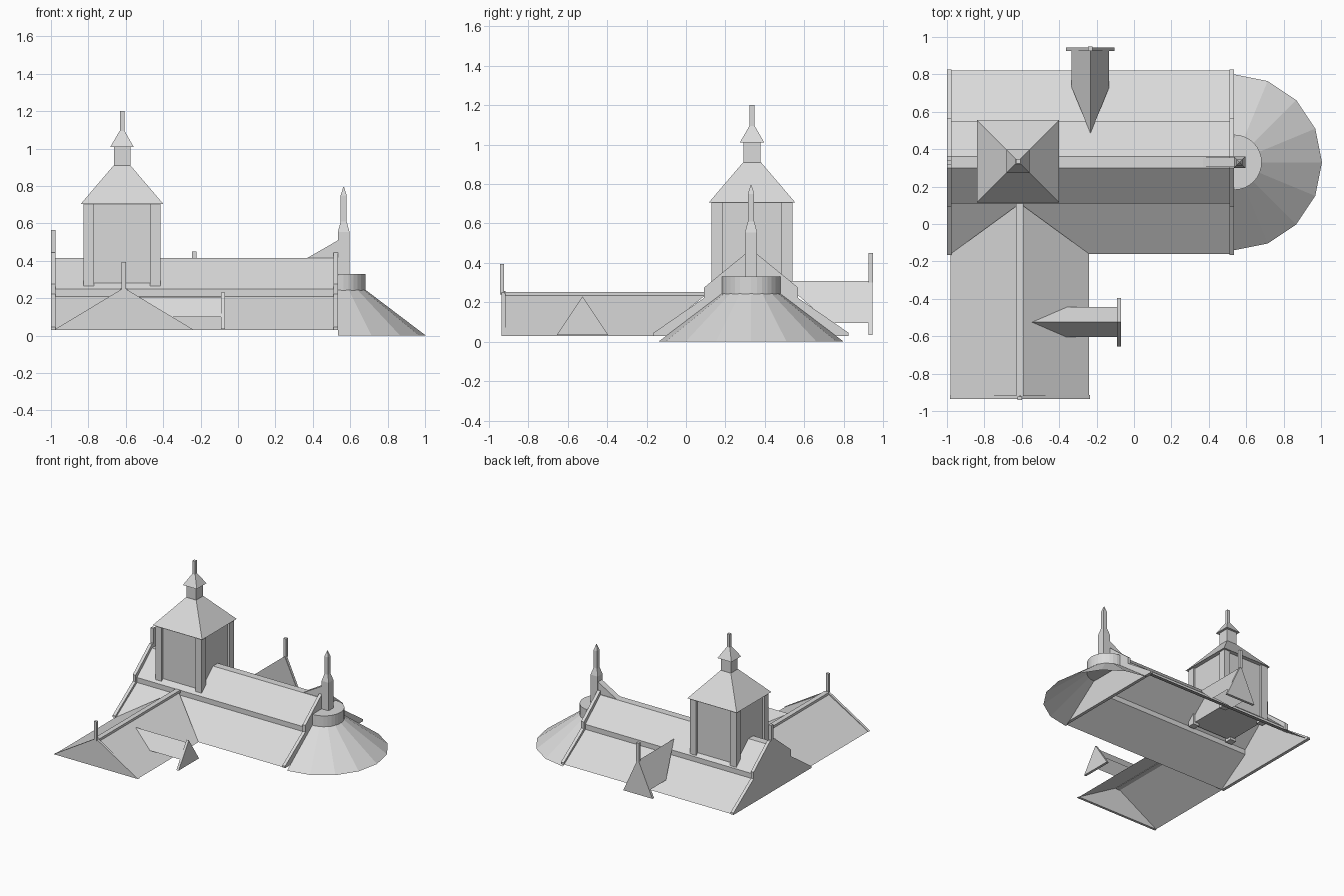
import bpy, bmesh, math
from mathutils import Vector

cube = bpy.data.objects.get("Cube")
if cube:
    bpy.data.objects.remove(cube)

stone = bpy.data.materials.new("pale_grey")
stone.use_nodes = True
GREY = (0.7, 0.7, 0.7, 1)
stone.diffuse_color = GREY
stone.node_tree.nodes["Principled BSDF"].inputs["Base Color"].default_value = GREY


def make(name, bm):
    bmesh.ops.recalc_face_normals(bm, faces=bm.faces)
    mesh = bpy.data.meshes.new(name)
    bm.to_mesh(mesh)
    bm.free()
    mesh.materials.append(stone)
    obj = bpy.data.objects.new(name, mesh)
    bpy.context.collection.objects.link(obj)
    return obj


def loft(name, rings, closed=True, caps=True):
    """Skin a list of point rings; open rings make a sheet."""
    bm = bmesh.new()
    vs = [[bm.verts.new(p) for p in ring] for ring in rings]
    n = len(rings[0])
    for a, b in zip(vs, vs[1:]):
        for i in range(n if closed else n - 1):
            j = (i + 1) % n
            bm.faces.new((a[i], a[j], b[j], b[i]))
    if closed and caps:
        bm.faces.new(vs[0])
        bm.faces.new(vs[-1])
    return make(name, bm)


def box(name, x0, x1, y0, y1, z0, z1):
    base = [(x0, y0), (x1, y0), (x1, y1), (x0, y1)]
    return loft(name, [[(x, y, z) for x, y in base] for z in (z0, z1)])


def spire(name, cx, cy, steps):
    """Square stack of (half width, height) steps."""
    corners = [(-1, -1), (1, -1), (1, 1), (-1, 1)]
    return loft(name, [[(cx + r * a, cy + r * b, z) for a, b in corners] for r, z in steps])


def mirrored(half, mid):
    return half + [(2 * mid - y, z) for y, z in reversed(half)]


CY = 0.33     # nave axis
WX = -0.61    # wing axis
TX, TY = -0.62, 0.335

# Nave roof: stepped, with a narrow flat ridge
nave = mirrored([(-0.16, 0.03), (0.11, 0.21), (0.11, 0.25), (0.30, 0.415)], CY)
loft("nave_roof", [[(x, y, z) for y, z in nave] for x in (-0.98, 0.52)], closed=False)

# Gable walls with raised coping at both ends of the nave
gable = mirrored([(-0.165, 0.03), (-0.165, 0.045), (0.092, 0.222), (0.092, 0.275), (0.30, 0.445)], CY)
for name, x0, x1 in (("west_gable", -1, -0.975), ("east_gable", 0.51, 0.535)):
    loft(name, [[(x, y, z) for y, z in gable] for x in (x0, x1)])
box("west_finial", -1, -0.975, CY - 0.012, CY + 0.012, 0.44, 0.565)

# South wing: roof, ridge cap, gable wall and finial
wing = mirrored([(-0.98, 0.03), (WX, 0.245)], WX)
wing.pop()
loft("wing_west_slope", [[(-0.98, y, 0.03), (WX, y2, 0.245)]
     for y, y2 in ((-0.92, -0.92), (-0.16, 0.11))], closed=False)
loft("wing_east_slope", [[(-0.24, y, 0.03), (WX, y2, 0.245)]
     for y, y2 in ((-0.92, -0.92), (-0.16, 0.11))], closed=False)
box("wing_ridge_cap", WX - 0.02, WX + 0.02, -0.92, 0.11, 0.23, 0.252)
wall = [(-0.985, 0.03), (-0.235, 0.03), (WX, 0.256)]
loft("wing_gable", [[(x, y, z) for x, z in wall] for y in (-0.935, -0.915)])
box("wing_finial", WX - 0.012, WX + 0.012, -0.942, -0.922, 0.24, 0.395)

# East dormer on the wing
DY = -0.525
loft("wing_dormer_roof", [
    [(-0.36, DY - 0.08, 0.1), (-0.545, DY, 0.208), (-0.36, DY + 0.08, 0.1)],
    [(-0.08, DY - 0.08, 0.1), (-0.08, DY, 0.208), (-0.08, DY + 0.08, 0.1)]], closed=False)
loft("wing_dormer_gable", [[(x, DY - 0.13, 0.035), (x, DY + 0.13, 0.035), (x, DY, 0.23)]
                           for x in (-0.09, -0.07)])

# North dormer on the nave
DX = -0.233
loft("nave_dormer_roof", [
    [(DX - 0.1, 0.73, 0.095), (DX, 0.485, 0.308), (DX + 0.1, 0.73, 0.095)],
    [(DX - 0.1, 0.93, 0.095), (DX, 0.93, 0.308), (DX + 0.1, 0.93, 0.095)]], closed=False)
loft("nave_dormer_gable", [[(DX - 0.13, y, 0.035), (DX + 0.13, y, 0.035), (DX, y, 0.32)]
                           for y in (0.925, 0.945)])
box("nave_dormer_finial", DX - 0.012, DX + 0.012, 0.925, 0.948, 0.3, 0.45)

# Tower: walls, corner posts, roof, lantern and finial
spire("tower_walls", TX, TY, [(0.188, 0.25), (0.188, 0.71)])
for sx in (-1, 1):
    for sy in (-1, 1):
        spire("tower_post", TX + sx * 0.178, TY + sy * 0.178, [(0.028, 0.23), (0.028, 0.71)])
spire("tower_roof", TX, TY, [(0.22, 0.705), (0.045, 0.91)])
spire("lantern", TX, TY, [(0.044, 0.9), (0.044, 1.01)])
spire("lantern_roof", TX, TY, [(0.062, 1.01), (0.013, 1.095)])
spire("tower_finial", TX, TY, [(0.012, 1.09), (0.012, 1.2)])

# Apse: half cone roof and half drum


def arc(r, z):
    return [(0.535 + r * math.cos(a), CY + r * math.sin(a), z)
            for a in (math.pi * (i / 8 - 0.5) for i in range(9))]


def drum_arc(z):
    return [(0.535 + 0.148 * math.cos(a), CY + 0.148 * math.sin(a), z)
            for a in (math.pi * (i / 16 - 0.5) for i in range(17))]


loft("apse_roof", [arc(0.47, 0), arc(0.14, 0.25)], closed=False)
loft("apse_drum", [drum_arc(0.24), drum_arc(0.33)])

# Pinnacle above the apse, with its sloping buttress
spire("pinnacle", 0.565, CY, [(0.031, 0.32), (0.031, 0.555), (0.016, 0.61), (0.016, 0.75), (0.002, 0.795)])
wedge = [(0.37, 0.415), (0.54, 0.4), (0.54, 0.513)]
loft("pinnacle_buttress", [[(x, CY + s, z) for x, z in wedge] for s in (-0.025, 0.025)])
